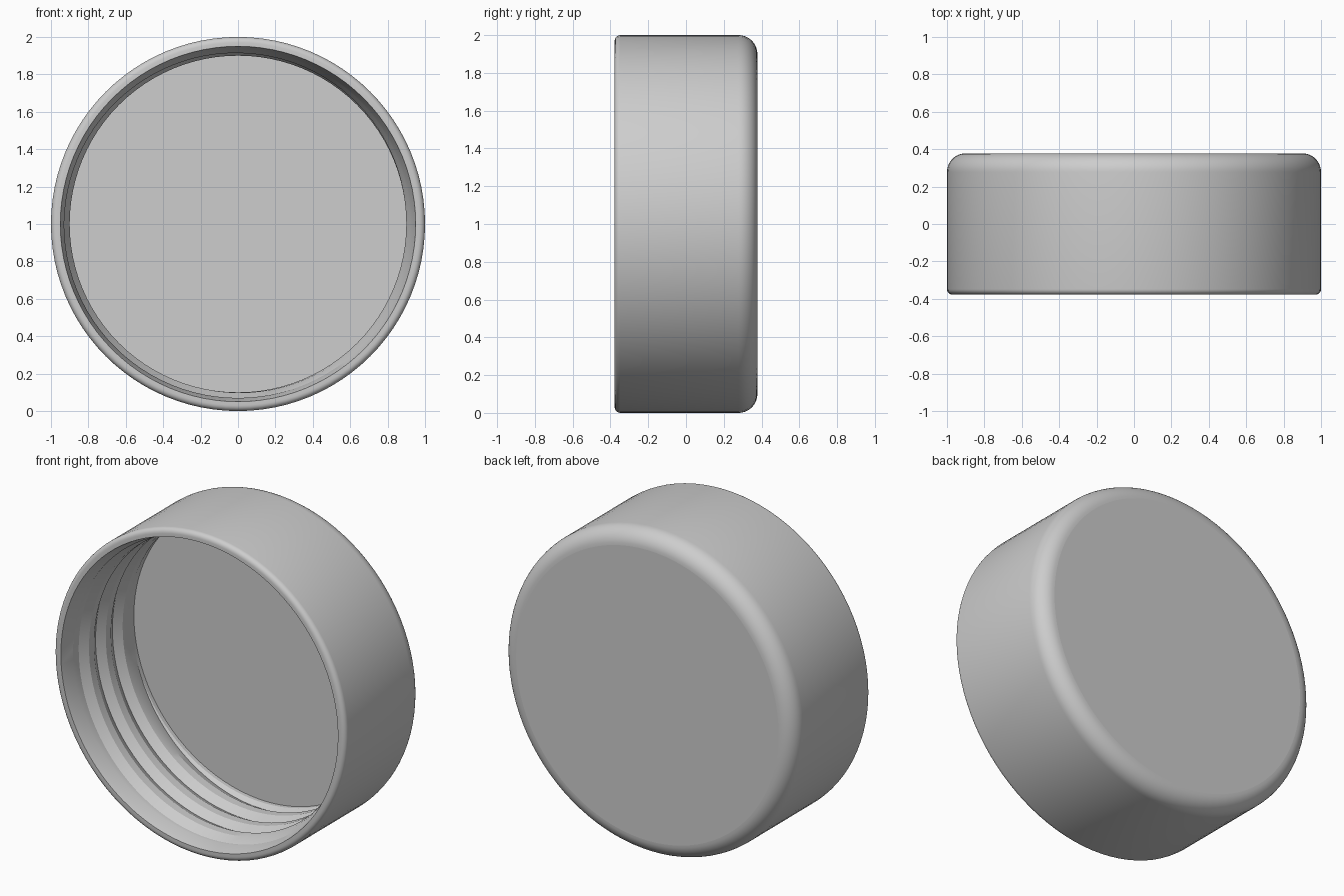
import bpy, bmesh, math

if "Cube" in bpy.data.objects:
    bpy.data.objects.remove(bpy.data.objects["Cube"])

SEG = 96
PITCH = 0.165
Y_START, Y_END = -0.29, 0.255     # threaded zone along the cap axis
ROOT, CREST = 0.93, 0.90          # thread radii
R_FLOOR, Y_FLOOR = 0.91, 0.28
HALF = 0.378                      # half of the cap depth


def point(r, y, a):
    return (r * math.cos(a), y, 1 + r * math.sin(a))


def fillet(r, y, rad, a0, a1, n):
    return [(r + rad * math.cos(math.radians(a0 + (a1 - a0) * i / n)),
             y + rad * math.sin(math.radians(a0 + (a1 - a0) * i / n)))
            for i in range(n + 1)]


def strips(bm, rows):
    """Join neighbouring rows of points with quads."""
    vs = [[bm.verts.new(p) for p in row] for row in rows]
    for lo, hi in zip(vs, vs[1:]):
        for i in range(SEG):
            bm.faces.new((lo[i], lo[i + 1], hi[i + 1], hi[i]))
    return vs


def ring(r, y):
    return [point(r, y, 2 * math.pi * i / SEG) for i in range(SEG + 1)]


bm = bmesh.new()

# Outer skin: bore mouth, lip, side wall, rounded closed end
outer = [(ROOT, Y_START), (0.95, -HALF)]
outer += fillet(0.97, 0.03 - HALF, 0.03, -90, 0, 5)
outer += fillet(0.90, HALF - 0.10, 0.10, 0, 90, 10)
skin = strips(bm, [ring(r, y) for r, y in outer])
bm.faces.new(skin[-1][:SEG])

# Helical thread: crest start, crest end and root rows sheared around the axis
profile = [(0.0, CREST), (0.05, CREST), (0.107, ROOT)]
rows = []
for turn in range(-2, 5):
    for offset, radius in profile:
        row = []
        for i in range(SEG + 1):
            a = 2 * math.pi * i / SEG
            y = -0.174 + offset + PITCH * (turn + 0.5 - a / (2 * math.pi))
            y = min(Y_END, max(Y_START, y))
            lead_in = min(1, (y - Y_START) / 0.08)
            run_out = min(1, (Y_END - y) / 0.03)
            r = ROOT + (radius - ROOT) * lead_in
            r = R_FLOOR + (r - R_FLOOR) * run_out
            row.append(point(r, y, a))
        rows.append(row)
strips(bm, rows)

# Plain neck and inner floor
floor = strips(bm, [ring(R_FLOOR, Y_END), ring(R_FLOOR, Y_FLOOR)])
bm.faces.new(floor[-1][:SEG])

bmesh.ops.remove_doubles(bm, verts=bm.verts, dist=0.0005)
bmesh.ops.dissolve_degenerate(bm, edges=bm.edges, dist=0.0001)
bmesh.ops.recalc_face_normals(bm, faces=bm.faces)

mesh = bpy.data.meshes.new("screw_cap")
bm.to_mesh(mesh)
bm.free()
cap = bpy.data.objects.new("screw_cap", mesh)
bpy.context.collection.objects.link(cap)

# Plain grey plastic
grey = bpy.data.materials.new("grey_plastic")
grey.diffuse_color = (0.61, 0.61, 0.61, 1)
grey.use_nodes = True
grey.node_tree.nodes["Principled BSDF"].inputs["Base Color"].default_value = grey.diffuse_color
mesh.materials.append(grey)

# Smooth walls, flat end discs
bpy.context.view_layer.objects.active = cap
cap.select_set(True)
bpy.ops.object.shade_smooth_by_angle(angle=math.radians(20))
for face in mesh.polygons:
    if len(face.vertices) > 4:
        face.use_smooth = False
